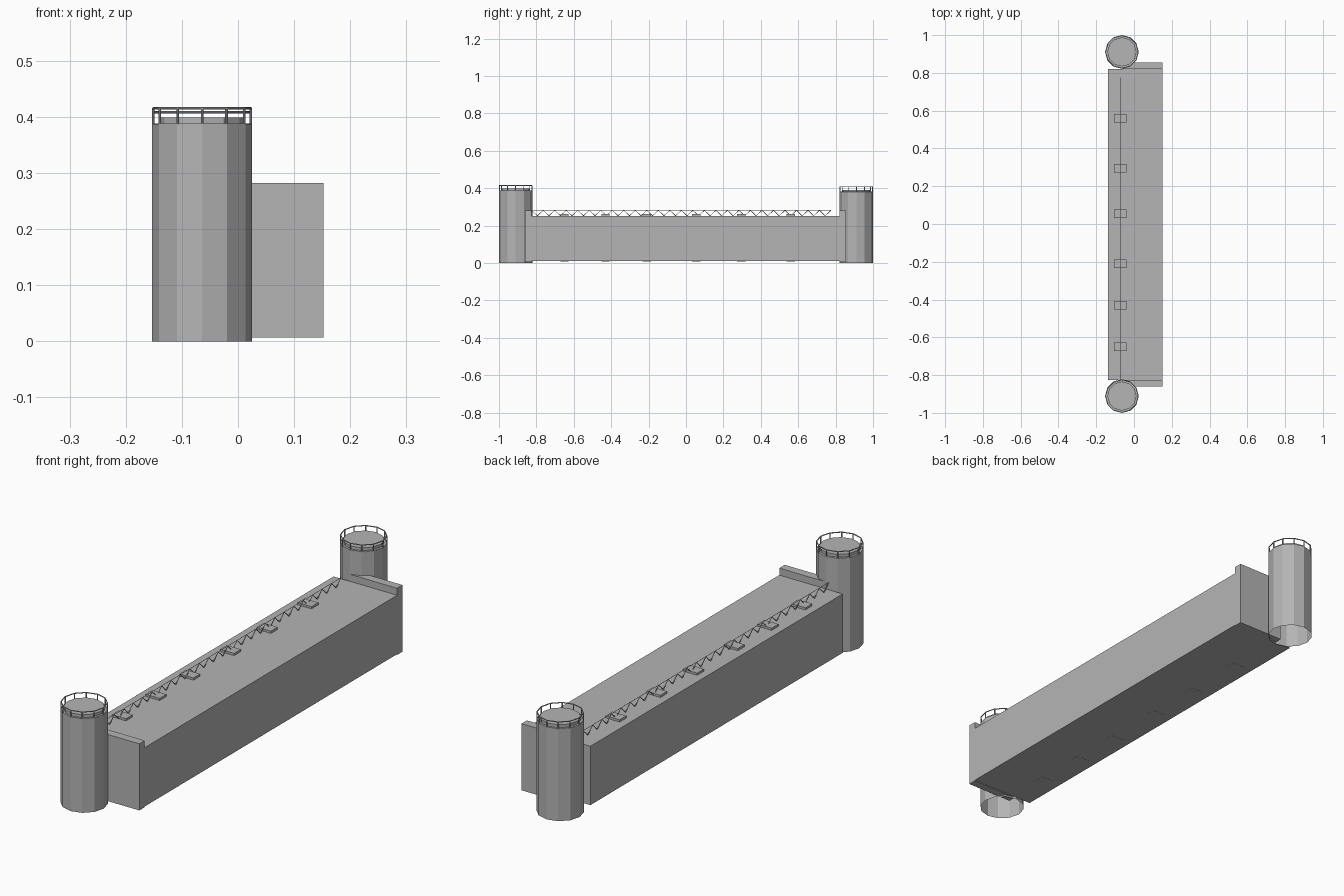
import bpy, bmesh, math
from mathutils import Vector, Matrix

if "Cube" in bpy.data.objects:
    bpy.data.objects.remove(bpy.data.objects["Cube"])

TX, R, SIDES = -0.064, 0.089, 12

# mid-grey paint shared by every part
GREY = bpy.data.materials.new("mid_grey")
GREY.diffuse_color = (0.46, 0.46, 0.46, 1)
GREY.use_nodes = True
GREY.node_tree.nodes["Principled BSDF"].inputs["Base Color"].default_value = GREY.diffuse_color


def finish(name, bm):
    me = bpy.data.meshes.new(name)
    bmesh.ops.recalc_face_normals(bm, faces=bm.faces)
    bm.to_mesh(me)
    bm.free()
    me.materials.append(GREY)
    ob = bpy.data.objects.new(name, me)
    bpy.context.collection.objects.link(ob)
    return ob


def add_box(bm, lo, hi):
    vs = bmesh.ops.create_cube(bm, size=1)["verts"]
    for v in vs:
        v.co = Vector([(a + b) / 2 + c * (b - a) for a, b, c in zip(lo, hi, v.co)])


def box(name, lo, hi):
    bm = bmesh.new()
    add_box(bm, lo, hi)
    return finish(name, bm)


def add_rod(bm, a, b, t, sides):
    # thin rod of diameter t running from a to b
    a, b = Vector(a), Vector(b)
    d = b - a
    m = Matrix.Translation((a + b) / 2) @ d.to_track_quat('Z', 'Y').to_matrix().to_4x4()
    bmesh.ops.create_cone(bm, cap_ends=True, segments=sides, radius1=t / 2, radius2=t / 2,
                          depth=d.length, matrix=m)


def revolve(name, cx, cy, profile, closed=False):
    # twelve-sided body from (radius, height) pairs, capped on top or closed to a ring
    bm = bmesh.new()
    rings = []
    for r, z in profile:
        rings.append([bm.verts.new((cx + r * math.cos(math.tau * i / SIDES),
                                    cy + r * math.sin(math.tau * i / SIDES), z))
                      for i in range(SIDES)])
    pairs = list(zip(rings, rings[1:]))
    if closed:
        pairs.append((rings[-1], rings[0]))
    for p, q in pairs:
        for i in range(SIDES):
            j = (i + 1) % SIDES
            bm.faces.new((p[i], p[j], q[j], q[i]))
    if not closed:
        bm.faces.new(rings[-1])
    return finish(name, bm)


def tower(label, cy, rim):
    # open-bottomed shaft with a raised inset deck
    revolve(label + "_tower", TX, cy, [(R, 0), (R, rim), (R - 0.012, rim), (R - 0.012, rim + 0.012)])
    # handrail hoops: round tube on top, slim one at the rim
    for part, z, t in (("top_hoop", rim + 0.028, 0.0022), ("base_hoop", rim, 0.0015)):
        prof = [(R - 0.002 + t * math.cos(math.tau * k / 8), z + t * math.sin(math.tau * k / 8))
                for k in range(8)]
        revolve(label + "_" + part, TX, cy, prof, True)
    # railing posts
    bm = bmesh.new()
    for i in range(SIDES):
        a = math.tau * i / SIDES
        x, y = TX + (R - 0.002) * math.cos(a), cy + (R - 0.002) * math.sin(a)
        add_rod(bm, (x, y, rim), (x, y, rim + 0.028), 0.0045, 8)
    finish(label + "_railing_posts", bm)


tower("front", -0.911, 0.387)
tower("back", 0.911, 0.380)

# main block and end walls
box("main_block", (-0.138, -0.825, 0.01), (0.152, 0.82, 0.253))
box("front_end_wall", (-0.06, -0.86, 0.007), (0.152, -0.825, 0.282))
box("back_end_wall", (-0.06, 0.82, 0.007), (0.152, 0.855, 0.282))

# support footings under the truss
bm = bmesh.new()
for y in (-0.65, -0.43, -0.21, 0.055, 0.295, 0.56):
    add_box(bm, (-0.105, y - 0.022, 0.0095), (-0.041, y + 0.022, 0.262))
finish("footings", bm)

# zigzag truss with a fine top rail
bm = bmesh.new()
TRX, Y0, Y1, N = -0.073, -0.825, 0.775, 26
step = (Y1 - Y0) / N
for i in range(N):
    y = Y0 + i * step
    add_rod(bm, (TRX, y, 0.282), (TRX, y + step / 2, 0.253), 0.003, 6)
    add_rod(bm, (TRX, y + step / 2, 0.253), (TRX, y + step, 0.282), 0.003, 6)
add_rod(bm, (TRX, Y0, 0.2825), (TRX, Y1, 0.2825), 0.002, 6)
finish("zigzag_truss", bm)
